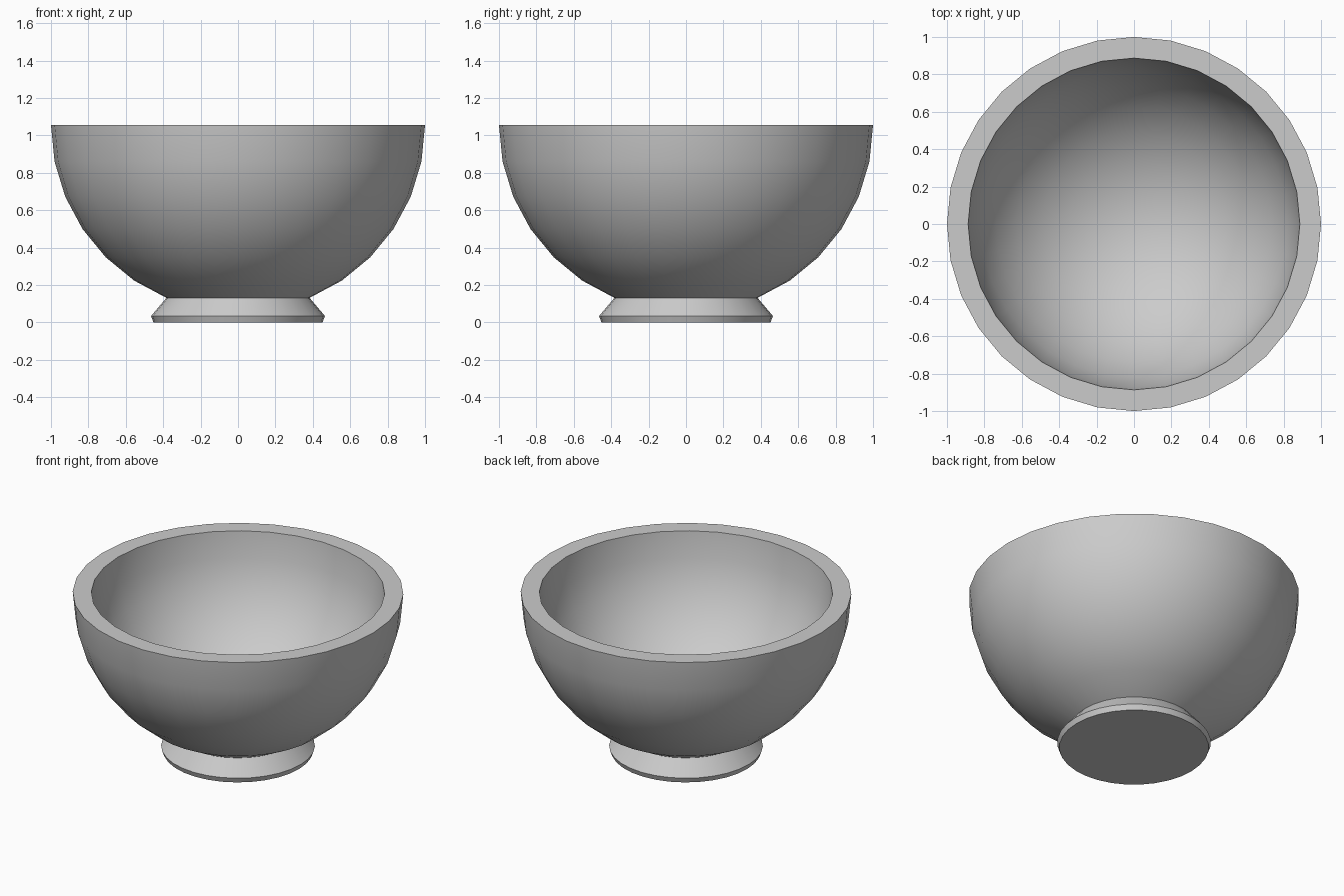
import bpy, bmesh
from math import sin, cos, pi

if "Cube" in bpy.data.objects:
    bpy.data.objects.remove(bpy.data.objects["Cube"])

SEG = 32
RIM_Z = 1.055
STEP = pi / 16


def arc(radius, first, last):
    """Profile points of a hemisphere hanging from the rim."""
    return [(radius * cos(i * STEP), RIM_Z - radius * sin(i * STEP))
            for i in range(first, last + 1)]


def lathe(name, profile):
    """Spin a (radius, z) profile around z; zero radius becomes a pole."""
    bm = bmesh.new()
    verts = [bm.verts.new((r, 0, z)) for r, z in profile]
    edges = [bm.edges.new(pair) for pair in zip(verts, verts[1:])]
    bmesh.ops.spin(bm, geom=verts + edges, cent=(0, 0, 0), axis=(0, 0, 1),
                   angle=2 * pi, steps=SEG)
    bmesh.ops.remove_doubles(bm, verts=bm.verts, dist=1e-4)
    bmesh.ops.dissolve_degenerate(bm, edges=bm.edges, dist=1e-5)
    bmesh.ops.recalc_face_normals(bm, faces=bm.faces)
    mesh = bpy.data.meshes.new(name)
    bm.to_mesh(mesh)
    bm.free()
    obj = bpy.data.objects.new(name, mesh)
    bpy.context.collection.objects.link(obj)
    bpy.context.view_layer.objects.active = obj
    obj.select_set(True)
    bpy.ops.object.shade_smooth_by_angle(angle=pi / 6)
    obj.select_set(False)
    return obj


# Flared foot, outer wall, flat rim and rounded hollow in one closed profile
foot = [(0, 0), (0.452, 0), (0.465, 0.034)]
outer = arc(1.0, 0, 6)[::-1]
inner = arc(0.887, 0, 7) + [(0, RIM_Z - 0.887)]
lathe("footed_bowl", foot + outer + inner)
